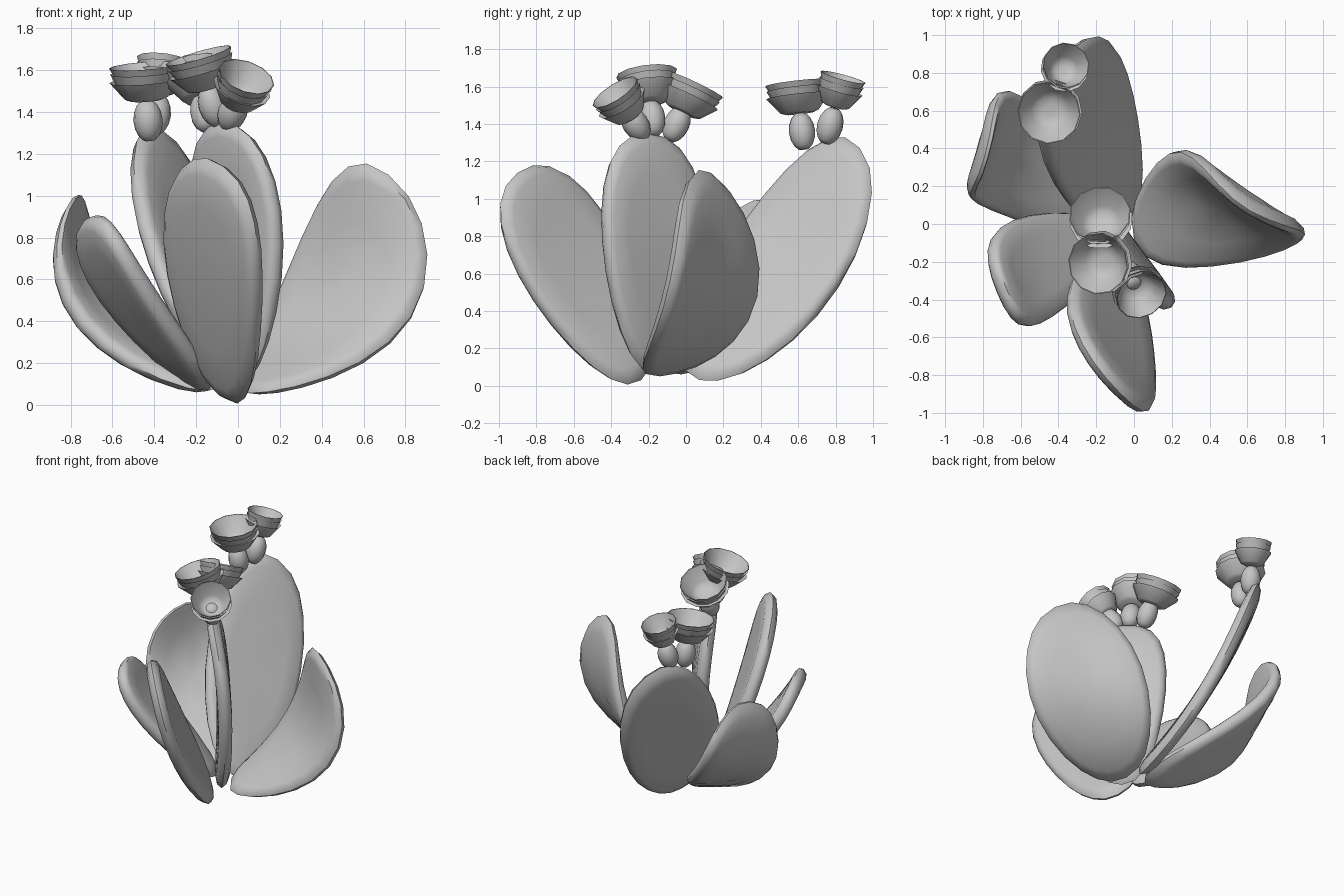
import bpy
import bmesh
from math import sin, cos, pi, radians
from mathutils import Matrix, Vector

cube = bpy.data.objects.get("Cube")
if cube:
    bpy.data.objects.remove(cube, do_unlink=True)

grey = bpy.data.materials.new("plain grey")
grey.use_nodes = True
grey.diffuse_color = (0.56, 0.56, 0.56, 1)
grey.node_tree.nodes["Principled BSDF"].inputs["Base Color"].default_value = grey.diffuse_color


def finish(bm, name, angle):
    """Turn a bmesh into a smooth-shaded object with sharp creases kept."""
    bmesh.ops.recalc_face_normals(bm, faces=bm.faces)
    mesh = bpy.data.meshes.new(name)
    bm.to_mesh(mesh)
    bm.free()
    mesh.materials.append(grey)
    obj = bpy.data.objects.new(name, mesh)
    bpy.context.collection.objects.link(obj)
    bpy.ops.object.select_all(action='DESELECT')
    obj.select_set(True)
    bpy.context.view_layer.objects.active = obj
    bpy.ops.object.shade_smooth_by_angle(angle=radians(angle))
    return obj


def skin(bm, rings):
    """Bridge neighbouring closed rings with quads."""
    for a, b in zip(rings, rings[1:]):
        n = len(a)
        for i in range(n):
            j = (i + 1) % n
            bm.faces.new((a[i], a[j], b[j], b[i]))


def cap(bm, ring, co):
    centre = bm.verts.new(co)
    for i, v in enumerate(ring):
        bm.faces.new((v, ring[(i + 1) % len(ring)], centre))


def pad(name, base, left, right, tip, twist=0, thick=0.049, sides=24):
    """Egg-shaped curved pad through its base, two widest points and tip."""
    base, left, right, tip = map(Vector, (base, left, right, tip))
    half = (right - left) / 2
    bend = (left + right) - (base + tip) / 2
    axis = (tip - base).normalized()
    normal = axis.cross(half).normalized()

    def point(k, phi, lift):
        t = 0.5 - 0.5 * k * cos(phi)
        width = abs(sin(phi)) ** 0.88 * (1 - 0.11 * cos(phi))
        s = k * width * (1 if sin(phi) > 0 else -1)
        spine = base * (1 - t) ** 2 + bend * 2 * t * (1 - t) + tip * t * t
        turn = Matrix.Rotation(twist * (t - 0.5), 3, axis)
        return spine + turn @ (half * s + normal * lift * thick)

    # rings run over one face, round the rim and back over the other face
    face = [(0.3, 1), (0.6, 1), (0.88, 0.95), (0.96, 0.65)]
    path = face + [(1, 0)] + [(k, -u) for k, u in reversed(face)]
    bm = bmesh.new()
    rings = [[bm.verts.new(point(k, 2 * pi * i / sides, u)) for i in range(sides)]
             for k, u in path]
    skin(bm, rings)
    cap(bm, rings[0], point(0, 0, 1))
    cap(bm, rings[-1], point(0, 0, -1))
    return finish(bm, name, 50)


def lathe(name, origin, axis, profile, sides, angle):
    """Spin a (radius, height) profile round an axis."""
    turn = axis.to_track_quat('Z', 'Y')
    bm = bmesh.new()
    rings = []
    for r, h in profile:
        rings.append([bm.verts.new(origin + turn @ Vector(
            (r * cos(2 * pi * i / sides), r * sin(2 * pi * i / sides), h)))
            for i in range(sides)])
    skin(bm, rings)
    cap(bm, rings[0], origin + axis * profile[0][1])
    cap(bm, rings[-1], origin + axis * profile[-1][1])
    return finish(bm, name, angle)


def flower(name, bud, rim, radius):
    """Oval bud carrying a tiered open cup."""
    bud, rim = Vector(bud), Vector(rim)
    axis = (rim - bud).normalized()
    oval = [(0.07 * sin(pi * i / 8), -0.105 * cos(pi * i / 8)) for i in range(1, 8)]
    lathe(name + "_bud", bud, axis, oval, 12, 60)
    tiers = [(0.45, -0.165), (0.62, -0.155), (1.02, -0.07), (0.84, -0.08),
             (0.98, -0.03), (0.88, -0.04), (1, 0), (0.97, 0),
             (0.62, -0.1), (0.42, -0.125), (0.2, -0.13)]
    lathe(name + "_cup", rim, axis, [(radius * r, h) for r, h in tiers], 12, 40)


# Pads: base, one side, other side, tip
pad("centre_pad", (-.03, -.16, .06), (-.2, .1, .75), (.2, -.44, .77), (-.08, -.2, 1.35))
pad("front_pad", (-.06, -.24, .03), (-.34, -.37, .79), (.1, -.81, .46), (-.07, -.9, 1.14))
pad("left_pad", (0, -.08, .07), (.25, .38, .65), (.72, -.16, .3), (.72, .02, 1.1), twist=.9)
pad("back_pad", (-.05, 0, .08), (-.46, .31, .87), (-.02, .7, .38), (-.32, .93, 1.27))
pad("right_back_pad", (-.1, 0, .08), (-.58, .67, .58), (-.75, .07, .39), (-.79, .36, .99))
pad("right_front_pad", (-.14, -.06, .07), (-.64, .02, .52), (-.43, -.49, .55), (-.7, -.36, .9))

# Flowers: bud centre, rim centre, rim radius
flower("centre_back_flower", (-.16, -.05, 1.4), (-.18, .05, 1.61), .165)
flower("centre_flower", (-.12, -.18, 1.43), (-.19, -.21, 1.67), .165)
flower("centre_front_flower", (-.025, -.27, 1.4), (.04, -.38, 1.57), .14)
flower("back_large_flower", (-.43, .62, 1.36), (-.45, .59, 1.62), .168)
flower("back_small_flower", (-.39, .77, 1.39), (-.36, .84, 1.65), .125)
